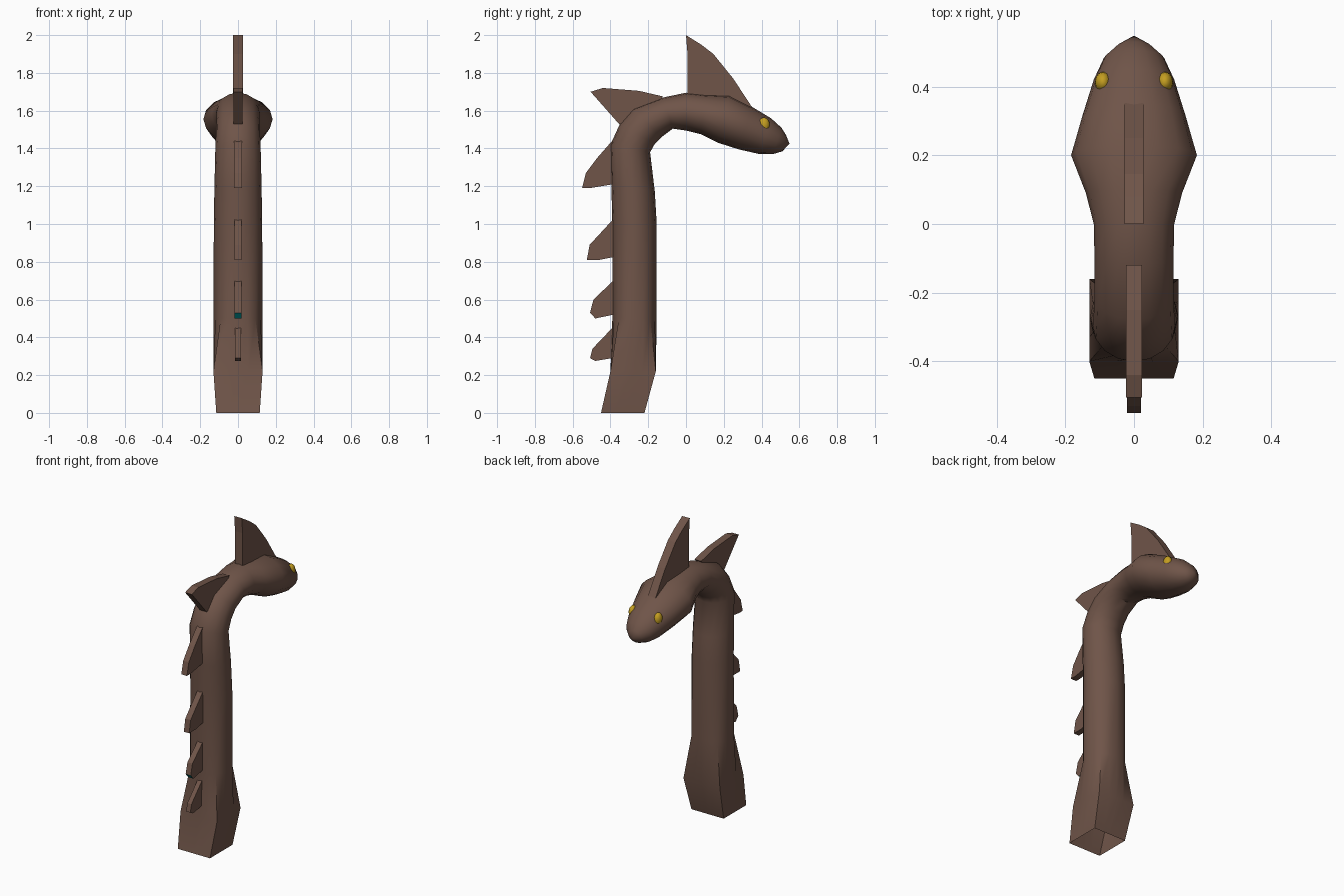
import bpy, bmesh, math

if "Cube" in bpy.data.objects:
    bpy.data.objects.remove(bpy.data.objects["Cube"])

def material(name, rgb):
    m = bpy.data.materials.new(name)
    m.diffuse_color = (*rgb, 1)
    m.use_nodes = True
    m.node_tree.nodes["Principled BSDF"].inputs["Base Color"].default_value = m.diffuse_color
    return m

BROWN = material("brown skin", (0.16, 0.09, 0.066))
YELLOW = material("yellow eye", (0.55, 0.34, 0.015))
TEAL = material("teal mark", (0.0, 0.24, 0.24))

def finish(bm, name, mats):
    bmesh.ops.recalc_face_normals(bm, faces=bm.faces)
    me = bpy.data.meshes.new(name)
    bm.to_mesh(me)
    bm.free()
    ob = bpy.data.objects.new(name, me)
    bpy.context.collection.objects.link(ob)
    for m in mats:
        me.materials.append(m)
    return ob

def smooth(ob, deg):
    bpy.ops.object.select_all(action='DESELECT')
    ob.select_set(True)
    bpy.context.view_layer.objects.active = ob
    bpy.ops.object.shade_smooth_by_angle(angle=math.radians(deg))

# Neck and head: outer y,z / inner y,z / half width / squareness
RINGS = [
    (-.45, 0, -.22, 0, .115, 1), (-.40, .22, -.16, .22, .13, 1),
    (-.39, .50, -.155, .50, .13, 0), (-.39, 1.0, -.155, 1.0, .128, 0),
    (-.395, 1.2, -.165, 1.17, .125, 0), (-.40, 1.42, -.19, 1.38, .12, 0),
    (-.35, 1.53, -.165, 1.425, .117, 0), (-.28, 1.61, -.13, 1.46, .115, 0),
    (-.12, 1.67, -.07, 1.505, .115, 0), (0, 1.695, 0, 1.495, .117, 0),
    (.10, 1.685, .08, 1.475, .14, 0), (.23, 1.68, .17, 1.43, .183, 0),
    (.35, 1.62, .28, 1.395, .15, 0), (.45, 1.56, .39, 1.37, .117, 0),
    (.505, 1.51, .46, 1.37, .088, 0), (.53, 1.47, .51, 1.385, .048, 0)]
N = 16
bm = bmesh.new()
loops = []
for yo, zo, yi, zi, w, sq in RINGS:
    loop = []
    for i in range(N):
        a = 2 * math.pi * i / N
        c, s = math.cos(a), math.sin(a)
        k = 1 + sq * (1 / max(abs(c), abs(s)) - 1)   # circle to square
        c, s = c * k, s * k
        loop.append(bm.verts.new((w * s, (yo + yi) / 2 + c * (yo - yi) / 2,
                                  (zo + zi) / 2 + c * (zo - zi) / 2)))
    loops.append(loop)
for a, b in zip(loops, loops[1:]):
    for i in range(N):
        j = (i + 1) % N
        bm.faces.new((a[i], a[j], b[j], b[i]))
tip = bm.verts.new((0, .548, 1.425))
for i in range(N):
    bm.faces.new((loops[-1][i], loops[-1][(i + 1) % N], tip))
smooth(finish(bm, "neck_and_head", [BROWN]), 40)

# Fins: flat plates extruded from a side profile
def fin(name, profile, half, teal=False):
    bm = bmesh.new()
    left = [bm.verts.new((-half, y, z)) for y, z in profile]
    right = [bm.verts.new((half, y, z)) for y, z in profile]
    bm.faces.new(left)
    bm.faces.new(right[::-1])
    n = len(profile)
    for i in range(n):
        j = (i + 1) % n
        bm.faces.new((left[i], left[j], right[j], right[i]))
    bmesh.ops.recalc_face_normals(bm, faces=bm.faces)
    if teal:                                   # underside is teal
        for f in bm.faces:
            if f.normal.z < -0.3:
                f.material_index = 1
    finish(bm, name, [BROWN, TEAL] if teal else [BROWN])

fin("head_crest", [(0, 2), (.008, 1.9), (.008, 1.62), (.33, 1.56), (.355, 1.61),
                   (.25, 1.77), (.145, 1.90), (.08, 1.95)], .027)
fin("nape_fin", [(-.505, 1.70), (-.44, 1.72), (-.25, 1.705), (-.12, 1.675),
                 (-.2, 1.6), (-.32, 1.53), (-.355, 1.53)], .024)
fin("back_fin_1", [(-.35, 1.47), (-.40, 1.43), (-.47, 1.35), (-.53, 1.27),
                   (-.55, 1.19), (-.51, 1.19), (-.36, 1.215)], .02)
fin("back_fin_2", [(-.36, 1.05), (-.39, 1.02), (-.51, .89), (-.525, .81),
                   (-.46, .81), (-.36, .83)], .019)
fin("back_fin_3", [(-.36, .72), (-.39, .695), (-.49, .60), (-.508, .53),
                   (-.48, .50), (-.36, .525)], .018, True)
fin("back_fin_4", [(-.36, .47), (-.39, .45), (-.495, .34), (-.508, .29),
                   (-.48, .275), (-.36, .295)], .015)

# Eyes
for side, label in ((-1, "left_eye"), (1, "right_eye")):
    bm = bmesh.new()
    bmesh.ops.create_uvsphere(bm, u_segments=12, v_segments=8, radius=1)
    for v in bm.verts:
        x, y, z = v.co
        v.co = (side * .09 + x * .024, .412 + y * .031, 1.524 + z * .04)
    smooth(finish(bm, label, [YELLOW]), 40)
